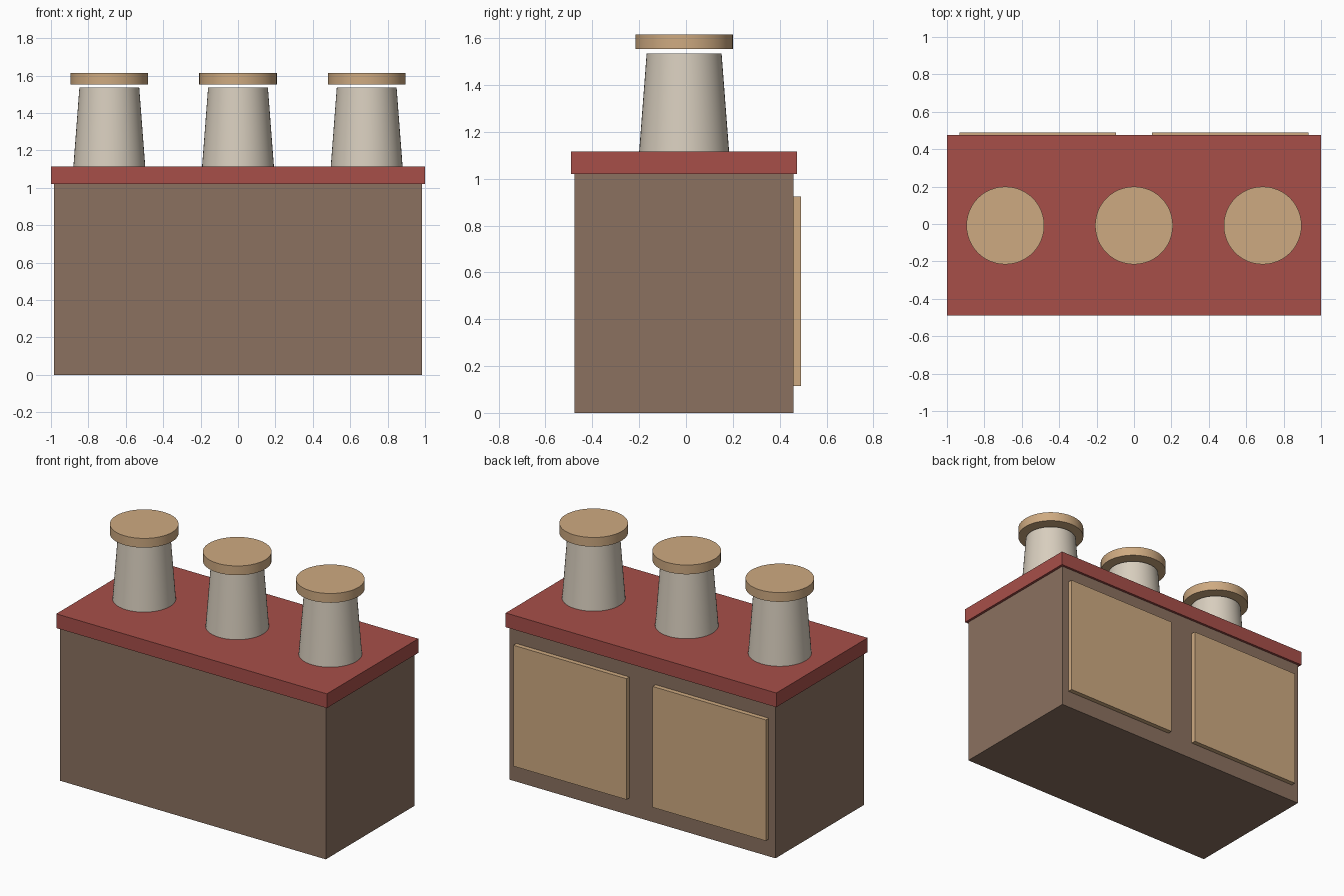
import bpy
import bmesh
import math

cube = bpy.data.objects.get("Cube")
if cube:
    bpy.data.objects.remove(cube, do_unlink=True)


def linear(c):
    c /= 255
    return c / 12.92 if c <= 0.04045 else ((c + 0.055) / 1.055) ** 2.4


def material(name, r, g, b):
    colour = (linear(r), linear(g), linear(b), 1)
    mat = bpy.data.materials.new(name)
    mat.diffuse_color = colour
    mat.use_nodes = True
    bsdf = next(n for n in mat.node_tree.nodes if n.type == 'BSDF_PRINCIPLED')
    bsdf.inputs["Base Color"].default_value = colour
    return mat


brown = material("brown wood", 139, 113, 96)
red = material("red countertop", 167, 79, 73)
tan = material("tan wood", 206, 170, 129)
cream = material("cream ceramic", 216, 206, 190)


def finish(name, bm, mat):
    mesh = bpy.data.meshes.new(name)
    bm.to_mesh(mesh)
    bm.free()
    mesh.materials.append(mat)
    obj = bpy.data.objects.new(name, mesh)
    bpy.context.collection.objects.link(obj)
    return obj


def box(name, low, high, mat):
    bm = bmesh.new()
    bmesh.ops.create_cube(bm, size=1)
    for v in bm.verts:
        v.co = [(a + b) / 2 + c * (b - a) for a, b, c in zip(low, high, v.co)]
    return finish(name, bm, mat)


def cylinder(name, x, y, z0, z1, r0, r1, mat):
    bm = bmesh.new()
    bmesh.ops.create_cone(bm, cap_ends=True, segments=48,
                          radius1=r0, radius2=r1, depth=z1 - z0)
    obj = finish(name, bm, mat)
    obj.location = (x, y, (z0 + z1) / 2)
    bpy.ops.object.select_all(action='DESELECT')
    obj.select_set(True)
    bpy.context.view_layer.objects.active = obj
    bpy.ops.object.shade_smooth_by_angle(angle=math.radians(30))
    return obj


# Cabinet and overhanging countertop
box("cabinet_body", (-0.983, -0.477, 0), (0.983, 0.459, 1.02), brown)
box("countertop", (-1, -0.49, 1.02), (1, 0.475, 1.115), red)

# Pair of doors on the back
for side, name in ((1, "left_door"), (-1, "right_door")):
    x0, x1 = sorted((side * 0.097, side * 0.933))
    box(name, (x0, 0.455, 0.115), (x1, 0.49, 0.923), tan)

# Three tapered jars with lids floating just above them
for x, name in ((-0.688, "right"), (0, "middle"), (0.688, "left")):
    cylinder(name + "_jar", x, -0.008, 1.115, 1.535, 0.192, 0.16, cream)
    cylinder(name + "_lid", x, -0.008, 1.553, 1.615, 0.208, 0.208, tan)
